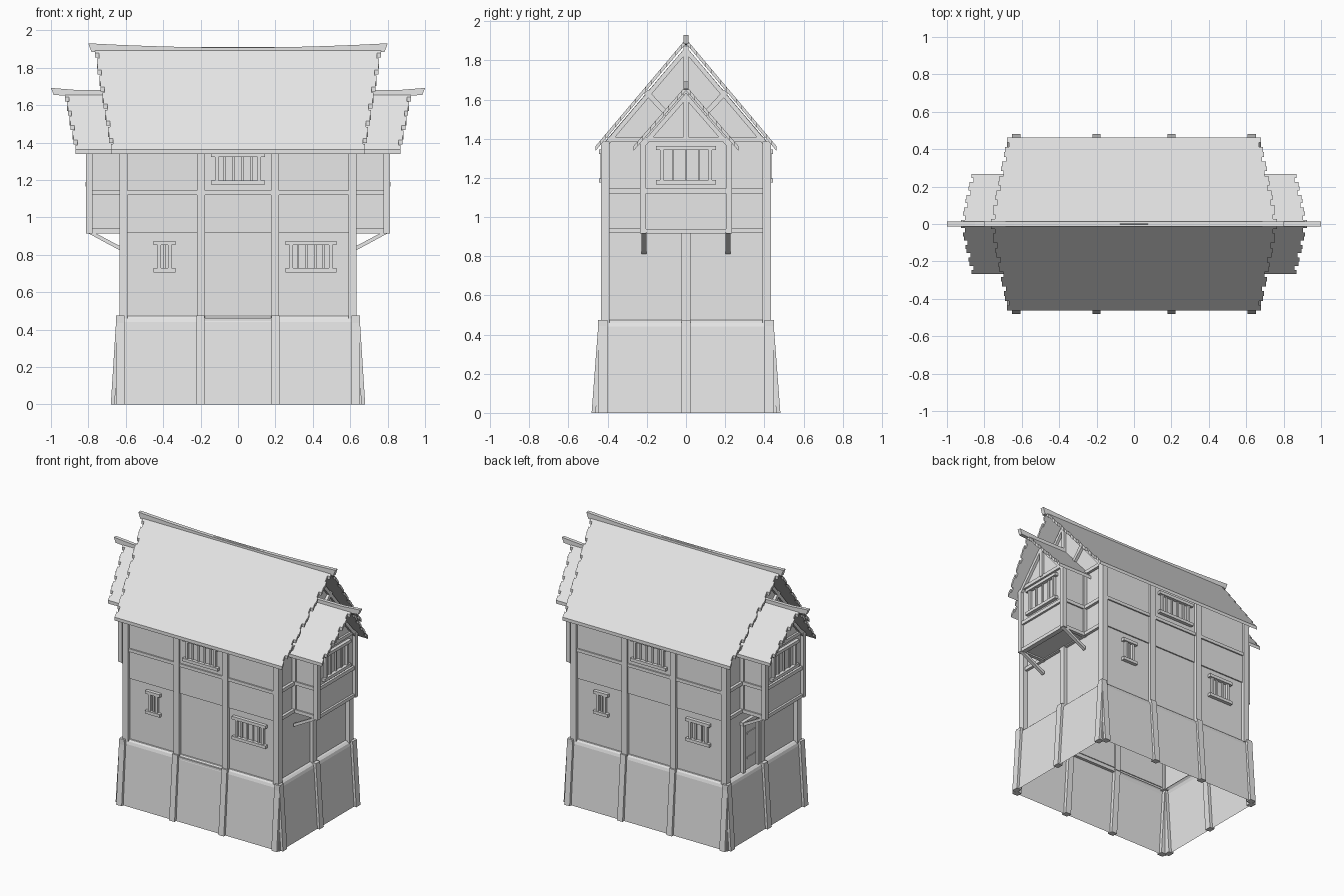
import bpy, bmesh
from mathutils import Vector

cube = bpy.data.objects.get("Cube")
if cube:
    bpy.data.objects.remove(cube, do_unlink=True)

GREY = (0.8, 0.8, 0.8, 1)
mat = bpy.data.materials.new("plain light grey")
mat.use_nodes = True
mat.diffuse_color = GREY
mat.node_tree.nodes["Principled BSDF"].inputs["Base Color"].default_value = GREY

parts = {}


def part(name):
    return parts.setdefault(name, bmesh.new()) if name not in parts else parts[name]


def loft(name, rings, caps=(True, True)):
    """Join rings of points with quads, capping the chosen ends."""
    bm = part(name)
    rs = [[bm.verts.new(p) for p in r] for r in rings]
    n = len(rs[0])
    for a, b in zip(rs, rs[1:]):
        for i in range(n):
            j = (i + 1) % n
            bm.faces.new((a[i], a[j], b[j], b[i]))
    for ring, cap in zip((rs[0], rs[-1]), caps):
        if cap:
            bm.faces.new(ring)


def prism(name, poly, axis, a, b):
    """Extrude a side profile along x or y."""
    if axis == "x":
        loft(name, [[(k, u, z) for u, z in poly] for k in (a, b)])
    else:
        loft(name, [[(u, k, z) for u, z in poly] for k in (a, b)])


def slab(name, face, s, u, z, d, lean=0):
    """Timber on a wall: u along it, z up, d outward, leaning in at the top."""
    def pt(uu, dd, zz):
        return (uu, s * dd, zz) if face == "y" else (s * dd, uu, zz)
    rings = []
    for zz, l in ((z[0], 0), (z[1], lean)):
        rings.append([pt(u[0], d[0] - l, zz), pt(u[1], d[0] - l, zz),
                      pt(u[1], d[1] - l, zz), pt(u[0], d[1] - l, zz)])
    loft(name, rings)


def window(name, face, s, u, z, d, bars):
    """Framed window with upright bars, sill and lintel."""
    t = 0.018
    for a in (u[0], u[1] - t):
        slab(name, face, s, (a, a + t), z, (d, d + 0.018))
    for a in (z[0] - 0.004, z[1] - t):
        slab(name, face, s, (u[0] - 0.022, u[1] + 0.022), (a, a + t + 0.004), (d, d + 0.025))
    for i in range(bars):
        c = u[0] + (u[1] - u[0]) * (i + 1) / (bars + 1)
        slab(name, face, s, (c - 0.006, c + 0.006), z, (d, d + 0.01))


def roof_side(name, s, half, eave, top, left, right, rows):
    """One roof slope with a ragged verge; left/right give x at eave and ridge."""
    def edge(x0, x1, sign):
        pts = []
        for i in range(rows):
            notch = 0.016 if i % 3 == 1 else 0
            x = x0 + (x1 - x0) * i / (rows - 1) - sign * notch
            pts += [(x, i / rows), (x, (i + 1) / rows)]
        return pts
    outline = edge(*right, 1)
    outline += reversed(edge(*left, -1) if left[0] != left[1] else [(left[0], 0), (left[0], 1)])
    upper = [Vector((x, s * half * (1 - t), eave + (top - eave) * t)) for x, t in outline]
    drop = Vector((0, 0, -0.024))
    loft(name, [upper, [p + drop for p in upper]])


# Flared stone base, open underneath
def ring(x, y, z):
    return [(-x, -y, z), (x, -y, z), (x, y, z), (-x, y, z)]


loft("stone_base", [ring(0.662, 0.463, 0), ring(0.634, 0.433, 0.44), ring(0.628, 0.427, 0.46),
                    ring(0.615, 0.418, 0.472), ring(0.6, 0.405, 0.475)], (False, False))

# House walls with gables, open underneath
gable = [(-0.41, 0.46), (-0.41, 1.39), (0, 1.87), (0.41, 1.39), (0.41, 0.46)]
prism("house_walls", gable, "x", -0.6, 0.6)
bm = part("house_walls")
bm.faces.ensure_lookup_table()
bmesh.ops.delete(bm, geom=[f for f in bm.faces if all(v.co.z < 0.5 for v in f.verts)],
                 context="FACES_ONLY")

for s in (-1, 1):
    # Leaning base posts
    for x in (-0.63, -0.2, 0.2, 0.63):
        slab("base_posts", "y", s, (x - 0.022, x + 0.022), (0, 0.475), (0.44, 0.482), 0.036)
    for y in (-0.425, 0, 0.425):
        slab("base_posts", "x", s, (y - 0.024, y + 0.024), (0, 0.475), (0.64, 0.68), 0.03)

    # Upper posts and rails on the long walls
    for x in (-0.198, 0.198):
        slab("wall_posts", "y", s, (x - 0.022, x + 0.022), (0.46, 1.385), (0.4, 0.435))
    for x in (-0.612, 0.612):
        slab("corner_posts", "y", s, (x - 0.022, x + 0.022), (0.46, 1.385), (0.39, 0.435))
    slab("upper_wall_panels", "y", s, (-0.6, 0.6), (0.92, 1.385), (0.4, 0.419))
    slab("wall_rails", "y", s, (-0.6, 0.6), (1.12, 1.143), (0.4, 0.429))

    # Windows on the long walls
    window("upper_windows", "y", s, (-0.122, 0.122), (1.18, 1.34), 0.418, 4)

    # Timber on the end walls
    slab("end_timbers", "x", s, (-0.022, 0.022), (0.47, 0.93), (0.59, 0.625))
    for z in (0.918, 1.12, 1.385):
        slab("end_timbers", "x", s, (-0.4, 0.4), (z, z + 0.025), (0.59, 0.62))
    slab("gable_timbers", "x", s, (-0.013, 0.013), (1.41, 1.87), (0.59, 0.62))
    for m in (-1, 1):
        rafter = [(0, 1.87), (m * 0.42, 1.375), (m * 0.39, 1.375), (0, 1.835)]
        brace = [(m * 0.215, 1.63), (m * 0.195, 1.65), (m * 0.01, 1.45), (m * 0.01, 1.42)]
        for poly in (rafter, brace):
            prism("gable_timbers", poly, "x", s * 0.59, s * 0.62)

    # Bay projecting from each end wall
    bay = [(-0.215, 0.925), (-0.215, 1.385), (0, 1.635), (0.215, 1.385), (0.215, 0.925)]
    prism("bay_walls", bay, "x", s * 0.59, s * 0.79)
    for z in (0.915, 1.12, 1.385):
        slab("bay_rails", "x", s, (-0.225, 0.225), (z, z + 0.025), (0.77, 0.805))
        for m in (-1, 1):
            slab("bay_rails", "y", m, sorted((s * 0.6, s * 0.8)), (z, z + 0.025), (0.2, 0.225))
    for m in (-1, 1):
        slab("bay_posts", "x", s, sorted((m * 0.203, m * 0.235)), (0.915, 1.39), (0.778, 0.812))
        slab("bay_posts", "x", s, sorted((m * 0.203, m * 0.228)), (0.925, 1.39), (0.6, 0.625))
        rafter = [(0, 1.635), (m * 0.235, 1.365), (m * 0.205, 1.365), (0, 1.6)]
        prism("bay_gable_timbers", rafter, "x", s * 0.78, s * 0.81)
        strut = [(s * 0.61, 0.835), (s * 0.61, 0.812), (s * 0.81, 0.92), (s * 0.77, 0.92)]
        prism("bay_struts", strut, "y", m * 0.202, m * 0.226)
    slab("bay_gable_timbers", "x", s, (-0.012, 0.012), (1.4, 1.62), (0.78, 0.81))
    window("bay_windows", "x", s, (-0.132, 0.132), (1.17, 1.36), 0.79, 3)

    # Roof slopes
    roof_side("main_roof", s, 0.462, 1.362, 1.91, (-0.68, -0.765), (0.68, 0.765), 18)
    for m in (-1, 1):
        ends = ((0.6, 0.6), (0.87, 0.925)) if m > 0 else ((-0.87, -0.925), (-0.6, -0.6))
        if m > 0:
            roof_side("bay_roofs", s, 0.268, 1.362, 1.67, *ends, 12)
        else:
            # Mirror copy of the bay slope on the other end
            bm = part("bay_roofs")
            before = set(bm.verts)
            roof_side("bay_roofs", s, 0.268, 1.362, 1.67, (0.6, 0.6), (0.87, 0.925), 12)
            for v in set(bm.verts) - before:
                v.co.x = -v.co.x

    # Bay ridge beam with an upturned tip
    tip = [(0.6, 1.65), (0.6, 1.68), (0.85, 1.68), (1.0, 1.692), (0.985, 1.655), (0.85, 1.645)]
    prism("bay_ridges", [(s * x, z) for x, z in tip], "y", -0.013, 0.013)

# Sagging main ridge beam
xs = [i / 5 * 0.8 for i in range(-5, 6)]
top = [(x, 1.908 + 0.035 * x * x) for x in xs]
low = [(x * 0.98, 1.875 + 0.015 * x * x) for x in reversed(xs)]
prism("main_ridge", top + low, "y", -0.014, 0.014)

# Lower windows, front and back
window("lower_windows", "y", -1, (-0.43, -0.355), (0.71, 0.87), 0.41, 1)
window("lower_windows", "y", -1, (0.275, 0.505), (0.71, 0.87), 0.41, 4)
window("lower_windows", "y", 1, (0.355, 0.43), (0.71, 0.87), 0.41, 1)
window("lower_windows", "y", 1, (-0.47, -0.32), (0.71, 0.87), 0.41, 2)

# Ledge on the front base
slab("base_ledge", "y", -1, (-0.178, 0.178), (0.447, 0.462), (0.41, 0.437))

# Door below the bay
for y in (0.04, 0.21):
    slab("door_frame", "x", -1, (y - 0.012, y + 0.012), (0.47, 0.83), (0.59, 0.622))
slab("door_frame", "x", -1, (0.02, 0.23), (0.82, 0.845), (0.59, 0.625))
slab("door", "x", -1, (0.052, 0.198), (0.47, 0.82), (0.59, 0.606))
for z in (0.55, 0.73):
    slab("door_hinges", "x", -1, (0.06, 0.16), (z, z + 0.014), (0.6, 0.611))

# Turn every part into an object
for name, bm in parts.items():
    bmesh.ops.recalc_face_normals(bm, faces=bm.faces[:])
    mesh = bpy.data.meshes.new(name)
    bm.to_mesh(mesh)
    bm.free()
    mesh.materials.append(mat)
    bpy.context.collection.objects.link(bpy.data.objects.new(name, mesh))
